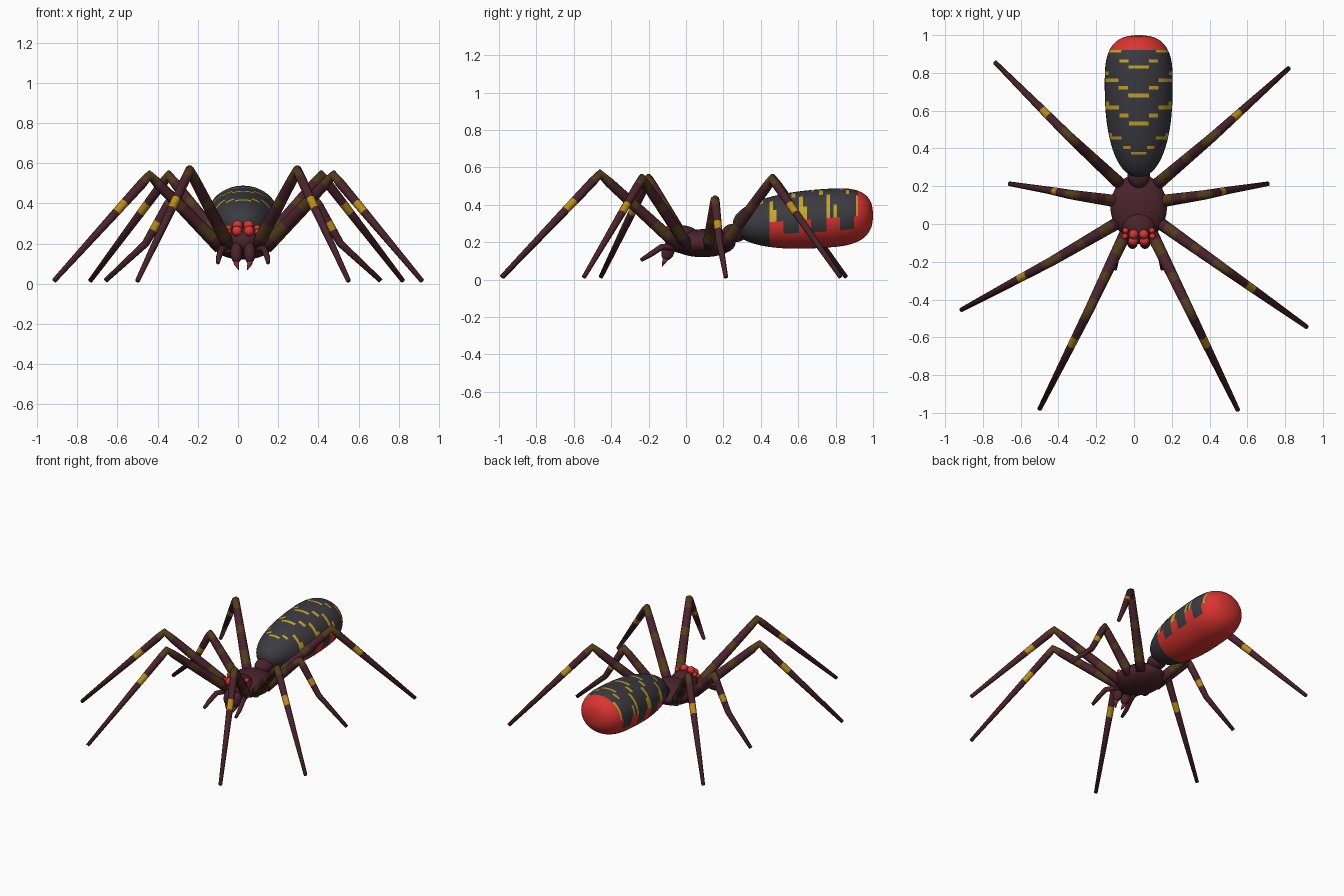
import bpy, bmesh, math
from mathutils import Vector

cube = bpy.data.objects.get("Cube")
if cube:
    bpy.data.objects.remove(cube, do_unlink=True)

CX = 0.025  # body midline


def material(name, rgb):
    m = bpy.data.materials.new(name)
    m.use_nodes = True
    m.diffuse_color = (*rgb, 1)
    bsdf = m.node_tree.nodes["Principled BSDF"]
    bsdf.inputs["Base Color"].default_value = (*rgb, 1)
    bsdf.inputs["Roughness"].default_value = 0.6
    return m


maroon = material("dark_maroon", (0.07, 0.017, 0.025))
olive = material("olive_brown", (0.085, 0.043, 0.012))
gold = material("gold_band", (0.5, 0.27, 0.01))
charcoal = material("charcoal", (0.043, 0.043, 0.052))
yellow = material("stripe_yellow", (0.56, 0.38, 0.02))
red = material("bright_red", (0.7, 0.035, 0.03))
fang_red = material("fang_red", (0.3, 0.03, 0.03))


def finish(bm, name, mats):
    bmesh.ops.recalc_face_normals(bm, faces=bm.faces)
    for f in bm.faces:
        f.smooth = True
    me = bpy.data.meshes.new(name)
    bm.to_mesh(me)
    bm.free()
    ob = bpy.data.objects.new(name, me)
    for m in mats:
        me.materials.append(m)
    bpy.context.collection.objects.link(ob)
    return ob


def ball(name, loc, size, mat, seg=24, tilt=0):
    bm = bmesh.new()
    bmesh.ops.create_uvsphere(bm, u_segments=seg, v_segments=seg // 2, radius=1)
    ob = finish(bm, name, [mat])
    ob.location, ob.scale = loc, size
    ob.rotation_euler.x = tilt
    return ob


def bridge(bm, rings):
    """Quads between neighbouring rings; returns (row, column, face)."""
    out = []
    for i, (a, b) in enumerate(zip(rings, rings[1:])):
        n = len(a)
        for j in range(n):
            k = (j + 1) % n
            out.append((i, j, bm.faces.new((a[j], a[k], b[k], b[j]))))
    bm.faces.new(rings[0])
    bm.faces.new(rings[-1])
    return out


def tube(name, stations, mats, sides=10):
    """Tapered tube through (point, radius, material index) stations."""
    bm = bmesh.new()
    pts = [Vector(s[0]) for s in stations]
    span = pts[-1] - pts[0]
    side = span.cross(Vector((0, 0, 1))).normalized()
    rings = []
    for i, (p, r, _) in enumerate(stations):
        d = Vector()
        if i:
            d += (pts[i] - pts[i - 1]).normalized()
        if i < len(pts) - 1:
            d += (pts[i + 1] - pts[i]).normalized()
        up = side.cross(d).normalized()
        ring = []
        for j in range(sides):
            a = math.tau * j / sides
            ring.append(bm.verts.new(pts[i] + r * (math.cos(a) * side + math.sin(a) * up)))
        rings.append(ring)
    for i, j, f in bridge(bm, rings):
        f.material_index = stations[i][2]
    return finish(bm, name, mats)


# Abdomen: long egg with stepped stripes, red belly and red tip
def swell(f):
    if f < 0.65:
        return (1 - ((0.65 - f) / 0.65) ** 2.3) ** 0.45
    return (1 - ((f - 0.65) / 0.35) ** 3.2) ** 0.4


def stripe_rise(a):
    for limit, rise in ((22, 0), (32, 0.03), (65, 0.08)):
        if a < limit:
            return rise
    return 0.10


def abdomen_colour(y0, y1, a):
    mid = (y0 + y1) / 2
    if mid > 0.925:
        return 2
    if a > 116 and mid > 0.45:
        return 2
    for start in (0.38, 0.54, 0.69, 0.83):
        line = start + stripe_rise(a)
        if a > 92:
            if abs(mid - line) < 0.033:
                return 2
        elif y0 <= line < y1 or (a > 65 and y0 <= line - 0.02 < y1):
            return 1
    return 0


def abdomen():
    rows, cols = 56, 40
    bm = bmesh.new()
    ys, rings = [], []
    for i in range(rows + 1):
        t = 0.004 + 0.995 * i / rows
        f = t - 0.6 * math.sin(math.tau * t) / math.tau
        w = swell(f)
        ys.append(0.25 + 0.75 * f)
        ring = []
        for j in range(cols):
            a = math.tau * j / cols
            ring.append(bm.verts.new((CX + 0.18 * w * math.sin(a), ys[i],
                                      0.295 + 0.05 * f + 0.157 * w * math.cos(a))))
        rings.append(ring)
    for i, j, f in bridge(bm, rings):
        a = 360 * (j + 0.5) / cols
        f.material_index = abdomen_colour(ys[i], ys[i + 1], min(a, 360 - a))
    bm.faces.ensure_lookup_table()
    bm.faces[-1].material_index = 2
    finish(bm, "abdomen", [charcoal, yellow, red])


abdomen()

# Thorax and head
ball("thorax", (CX, 0.09, 0.195), (0.15, 0.175, 0.075), maroon, 32)
ball("head", (CX, -0.015, 0.215), (0.092, 0.092, 0.075), maroon)
ball("waist", (CX, 0.26, 0.25), (0.06, 0.07, 0.05), maroon)

# Eyes, jaws, fangs and feelers on both sides
for s, tag in ((1, "left"), (-1, "right")):
    ball(tag + "_upper_eye", (CX + s * 0.027, -0.055, 0.29), (0.026,) * 3, red, 16)
    ball(tag + "_lower_eye", (CX + s * 0.03, -0.09, 0.263), (0.026,) * 3, red, 16)
    ball(tag + "_outer_upper_eye", (CX + s * 0.07, -0.035, 0.278), (0.016,) * 3, red, 12)
    ball(tag + "_outer_lower_eye", (CX + s * 0.073, -0.065, 0.258), (0.016,) * 3, red, 12)
    ball(tag + "_jaw", (CX + s * 0.033, -0.095, 0.155), (0.03, 0.035, 0.055), maroon, 16, -0.3)
    tube(tag + "_fang", [((CX + s * 0.035, -0.1, 0.125), 0.018, 0),
                         ((CX + s * 0.033, -0.115, 0.1), 0.013, 0),
                         ((CX + s * 0.022, -0.128, 0.07), 0.002, 0)], [fang_red], 8)
    tube(tag + "_feeler", [((CX + s * 0.06, -0.03, 0.17), 0.018, 0),
                           ((CX + s * 0.105, -0.13, 0.175), 0.017, 0),
                           ((CX + s * 0.12, -0.19, 0.135), 0.015, 0),
                           ((CX + s * 0.125, -0.24, 0.105), 0.01, 0)], [maroon], 8)

# Legs: root, knee, optional ankle, foot
LEGS = {
    "left_front": ((0.09, -0.04, 0.18), (0.295, -0.46, 0.565), (0.55, -0.985, 0.015)),
    "left_second": ((0.13, 0.01, 0.18), (0.475, -0.235, 0.54), (0.915, -0.545, 0.015)),
    "left_third": ((0.14, 0.12, 0.18), (0.38, 0.155, 0.425), (0.51, 0.18, 0.2), (0.71, 0.213, 0.015)),
    "left_rear": ((0.11, 0.2, 0.18), (0.415, 0.46, 0.54), (0.82, 0.825, 0.015)),
    "right_front": ((-0.04, -0.04, 0.18), (-0.24, -0.46, 0.565), (-0.5, -0.98, 0.015)),
    "right_second": ((-0.08, 0.01, 0.18), (-0.44, -0.2, 0.54), (-0.915, -0.455, 0.015)),
    "right_third": ((-0.09, 0.12, 0.18), (-0.33, 0.155, 0.425), (-0.46, 0.18, 0.2), (-0.66, 0.213, 0.015)),
    "right_rear": ((-0.06, 0.2, 0.18), (-0.345, 0.465, 0.54), (-0.735, 0.855, 0.015)),
}
THIGH = ((0, 0), (0.14, 1), (0.32, 0), (0.55, 1), (0.65, 0), (0.88, 1), (1, 1))
SHIN = ((0.07, 0), (0.26, 2), (0.35, 0))

for name, path in LEGS.items():
    root, knee, *rest = [Vector(p) for p in path]
    foot = rest[-1]
    stations = [(root.lerp(knee, t), 0.033 - 0.008 * t, m) for t, m in THIGH]
    bent = len(rest) > 1
    for t, m in SHIN:
        # bands sit on the straight part below the knee
        p = knee.lerp(rest[0], t * 2 if bent else t)
        stations.append((p, 0.025 - 0.011 * t, m))
    if bent:
        stations.append((rest[0], 0.019, 0))
    stations.append((foot, 0.012, 0))
    tube(name + "_leg", stations, [maroon, olive, gold])
